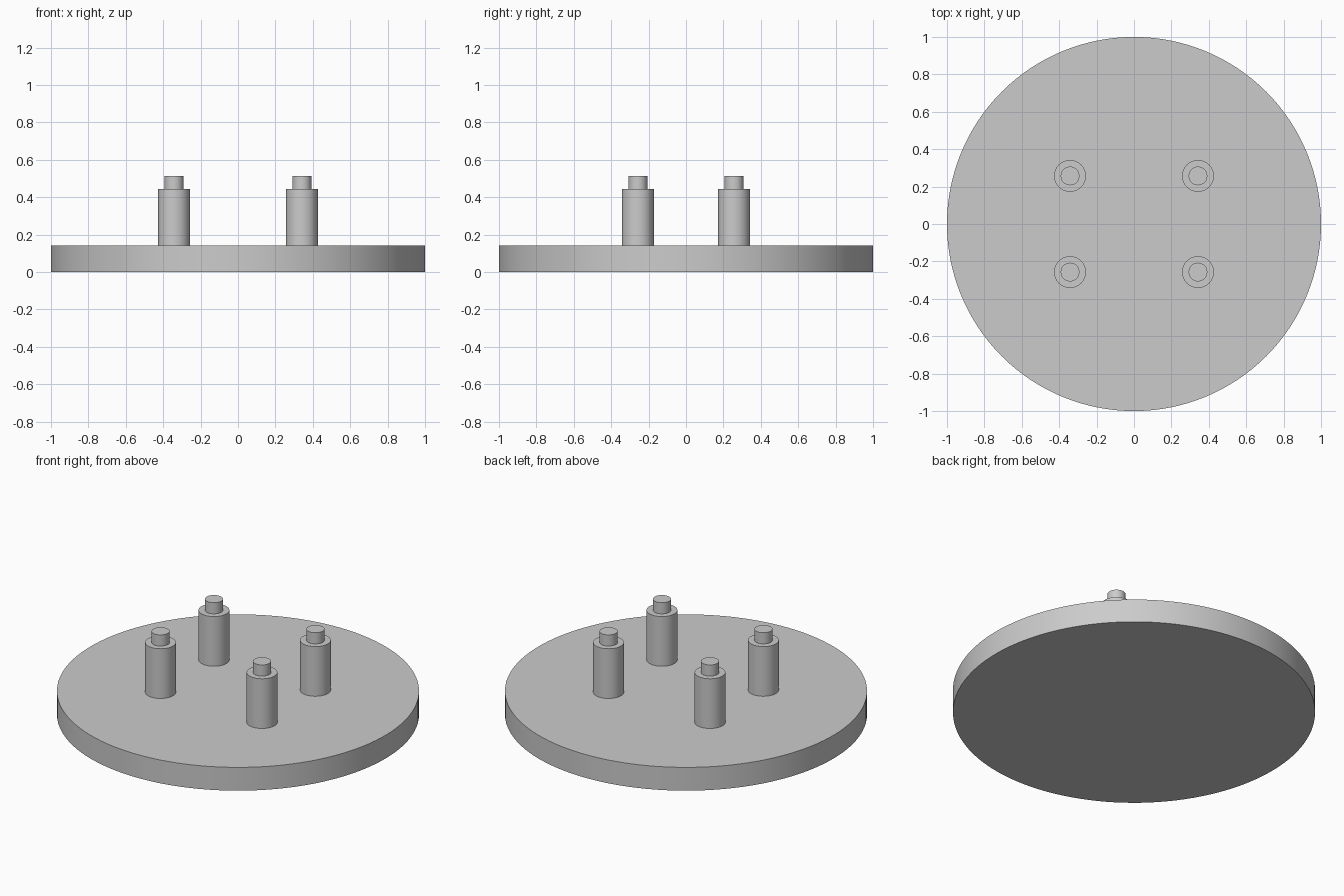
import bpy
import math

cube = bpy.data.objects.get("Cube")
if cube:
    bpy.data.objects.remove(cube, do_unlink=True)

# Single plain grey
grey = bpy.data.materials.new("light_grey")
grey.use_nodes = True
colour = (0.6, 0.6, 0.6, 1)
grey.diffuse_color = colour
grey.node_tree.nodes["Principled BSDF"].inputs["Base Color"].default_value = colour


def cylinder(name, radius, bottom, top, x=0, y=0, sides=64):
    bpy.ops.mesh.primitive_cylinder_add(
        vertices=sides, radius=radius, depth=top - bottom,
        location=(x, y, (bottom + top) / 2))
    obj = bpy.context.object
    obj.name = name
    obj.data.materials.append(grey)
    bpy.ops.object.shade_smooth_by_angle(angle=math.radians(30))
    return obj


DISC_TOP, POST_TOP, PIN_TOP = 0.142, 0.445, 0.513

# Round base plate
cylinder("base_disc", 1, 0, DISC_TOP, sides=128)

# Four standoff posts, each with a thinner locating pin
for side, x in (("left", 0.342), ("right", -0.342)):
    for end, y in (("front", -0.257), ("back", 0.257)):
        cylinder(f"{end}_{side}_post", 0.085, DISC_TOP, POST_TOP, x, y)
        cylinder(f"{end}_{side}_pin", 0.05, POST_TOP, PIN_TOP, x, y)
